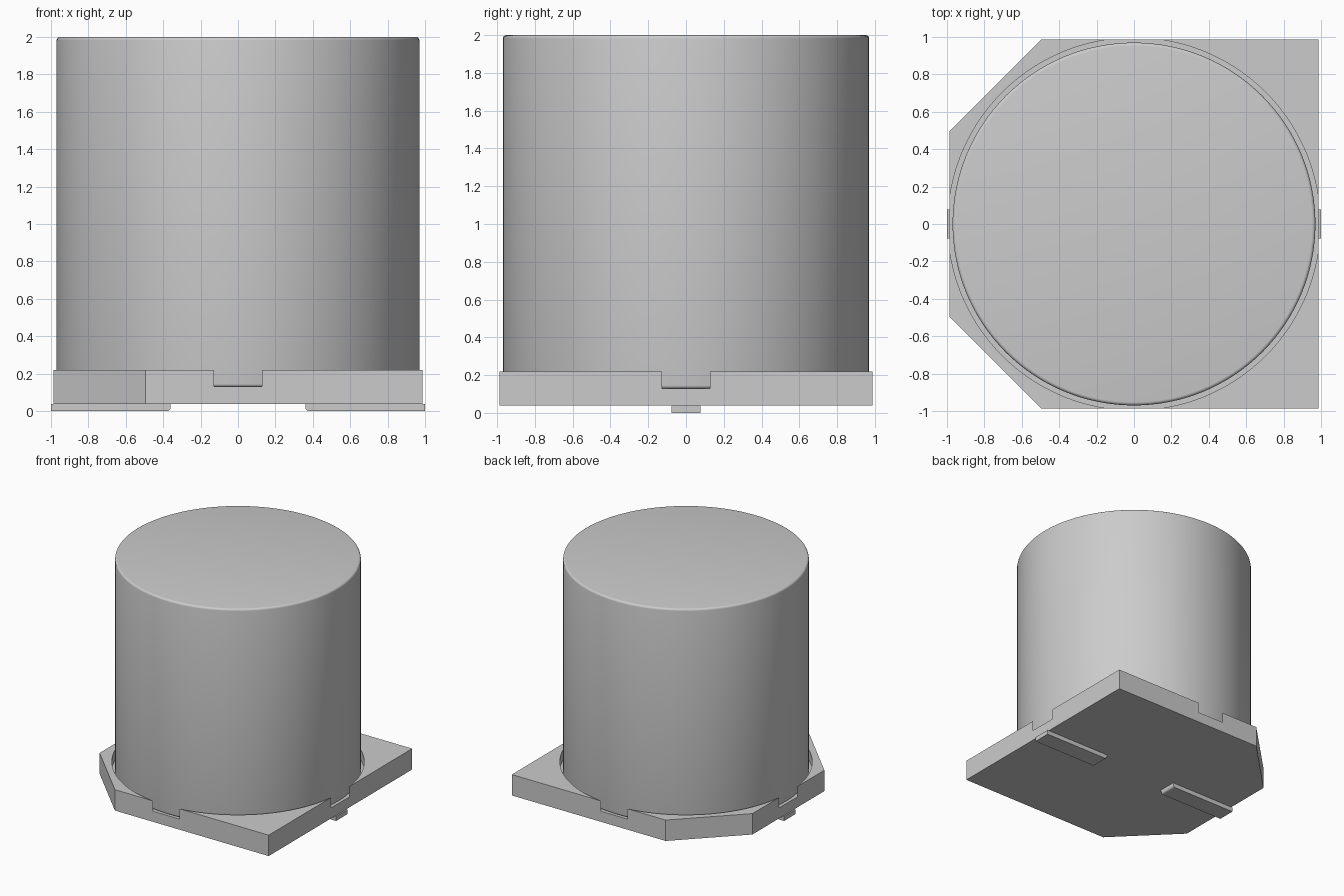
import bpy
import bmesh
import math

old = bpy.data.objects.get("Cube")
if old:
    bpy.data.objects.remove(old, do_unlink=True)

GREY = (0.6, 0.6, 0.6, 1.0)
grey = bpy.data.materials.new("plain grey")
grey.use_nodes = True
grey.diffuse_color = GREY
grey.node_tree.nodes["Principled BSDF"].inputs["Base Color"].default_value = GREY

HALF = 0.987          # half width of the base
CUT = 0.495           # where the chamfered corners start
BASE_LOW, FLOOR, BASE_TOP = 0.038, 0.13, 0.22
CAN_RADIUS, RECESS_RADIUS = 0.97, 0.9955


def make_object(name, bm):
    bmesh.ops.recalc_face_normals(bm, faces=bm.faces)
    mesh = bpy.data.meshes.new(name)
    bm.to_mesh(mesh)
    bm.free()
    obj = bpy.data.objects.new(name, mesh)
    bpy.context.collection.objects.link(obj)
    mesh.materials.append(grey)
    return obj


def select_only(obj):
    bpy.ops.object.select_all(action="DESELECT")
    obj.select_set(True)
    bpy.context.view_layer.objects.active = obj


def prism(points, direction):
    """Extrude a closed outline along a direction."""
    bm = bmesh.new()
    face = bm.faces.new([bm.verts.new(p) for p in points])
    result = bmesh.ops.extrude_face_region(bm, geom=[face])
    verts = [v for v in result["geom"] if isinstance(v, bmesh.types.BMVert)]
    bmesh.ops.translate(bm, verts=verts, vec=direction)
    return bm


def cylinder(radius, low, high, sides, rounding=0.0):
    bm = bmesh.new()
    bmesh.ops.create_cone(bm, cap_ends=True, segments=sides, radius1=radius,
                          radius2=radius, depth=high - low)
    bmesh.ops.translate(bm, verts=bm.verts, vec=(0, 0, (low + high) / 2))
    if rounding:
        rims = [e for e in bm.edges if abs(e.verts[0].co.z - e.verts[1].co.z) < 1e-5]
        bmesh.ops.bevel(bm, geom=rims, offset=rounding, segments=4,
                        profile=0.5, affect="EDGES")
    return bm


# Base plate with two chamfered corners
outline = [(HALF, -HALF), (HALF, HALF), (-CUT, HALF),
           (-HALF, CUT), (-HALF, -CUT), (-CUT, -HALF)]
base = make_object("base_plate", prism([(x, y, BASE_LOW) for x, y in outline],
                                       (0, 0, BASE_TOP - BASE_LOW)))

# Round recess, which breaks through the sides as four shallow notches
cutter = make_object("recess_cutter", cylinder(RECESS_RADIUS, FLOOR, 0.4, 128))
cutter.hide_render = True
cut = base.modifiers.new("recess", "BOOLEAN")
cut.operation = "DIFFERENCE"
cut.solver = "EXACT"
cut.object = cutter
select_only(base)
bpy.ops.object.modifier_apply(modifier=cut.name)
bpy.data.objects.remove(cutter, do_unlink=True)
bpy.ops.object.shade_smooth_by_angle(angle=math.radians(30))

# Cylindrical can with softened rims
can = make_object("can", cylinder(CAN_RADIUS, FLOOR - 0.002, 2.0, 128, 0.018))
select_only(can)
bpy.ops.object.shade_smooth_by_angle(angle=math.radians(35))

# Terminal strips under the base, rounded at the lower inner end
ROUND = 0.02
for side, name in ((1, "left_terminal"), (-1, "right_terminal")):
    profile = [(1.0, 0.0), (1.0, BASE_LOW), (0.36, BASE_LOW)]
    for i in range(5):
        a = math.pi / 2 * i / 4
        profile.append((0.36 + ROUND * (1 - math.cos(a)), ROUND * (1 - math.sin(a))))
    strip = make_object(name, prism([(side * x, -0.078, z) for x, z in profile],
                                    (0, 0.156, 0)))
    select_only(strip)
    bpy.ops.object.shade_smooth_by_angle(angle=math.radians(30))
